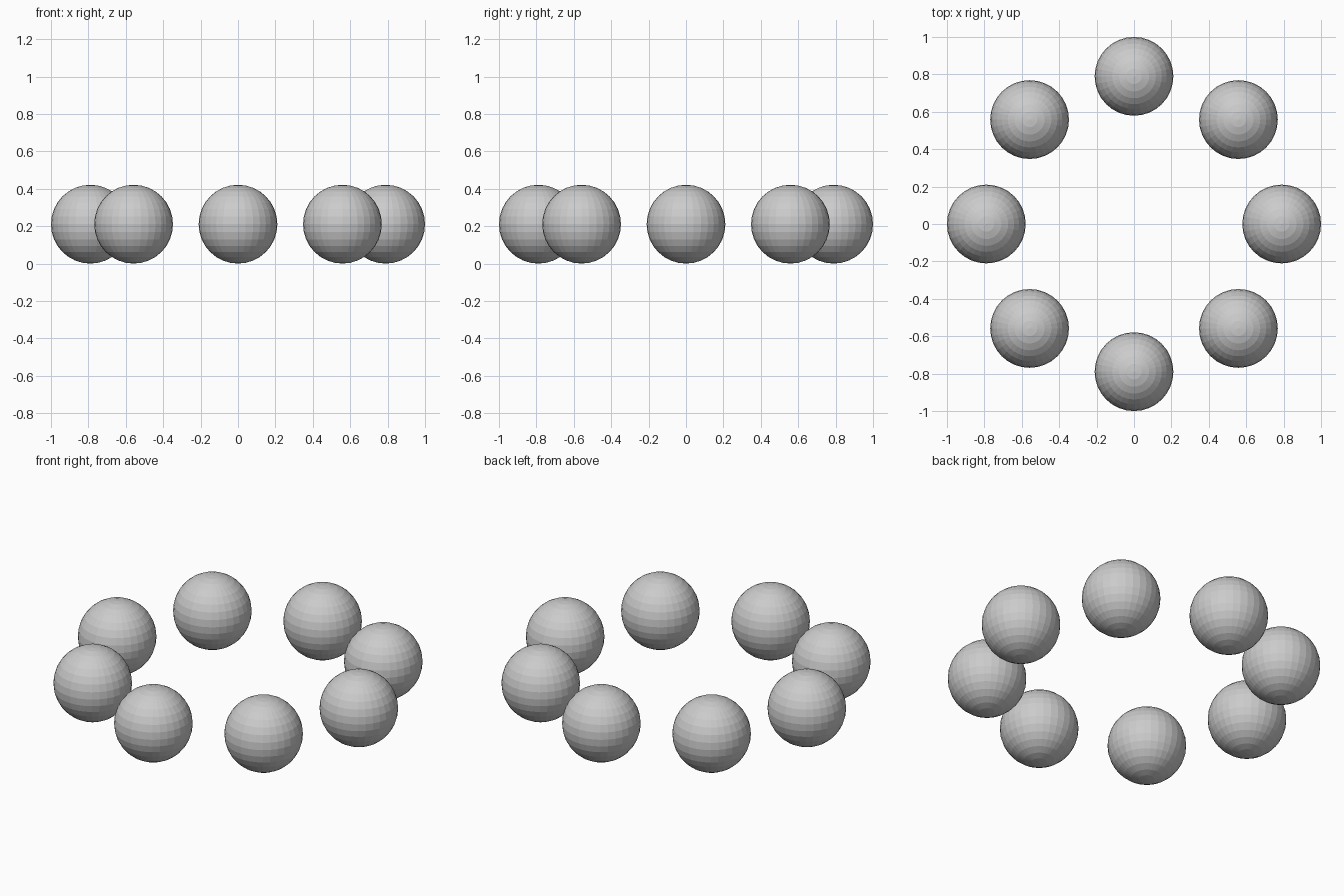
import bpy
from math import cos, sin, tau

if "Cube" in bpy.data.objects:
    bpy.data.objects.remove(bpy.data.objects["Cube"])

COUNT = 8
RING_RADIUS = 15 / 19
BALL_RADIUS = 4 / 19

# Ring of flat-shaded balls resting on the ground
for i in range(COUNT):
    a = tau * i / COUNT
    bpy.ops.mesh.primitive_uv_sphere_add(
        segments=32, ring_count=16, radius=BALL_RADIUS,
        location=(RING_RADIUS * cos(a), RING_RADIUS * sin(a), BALL_RADIUS))
    bpy.context.object.name = f"ball_{i + 1}"
